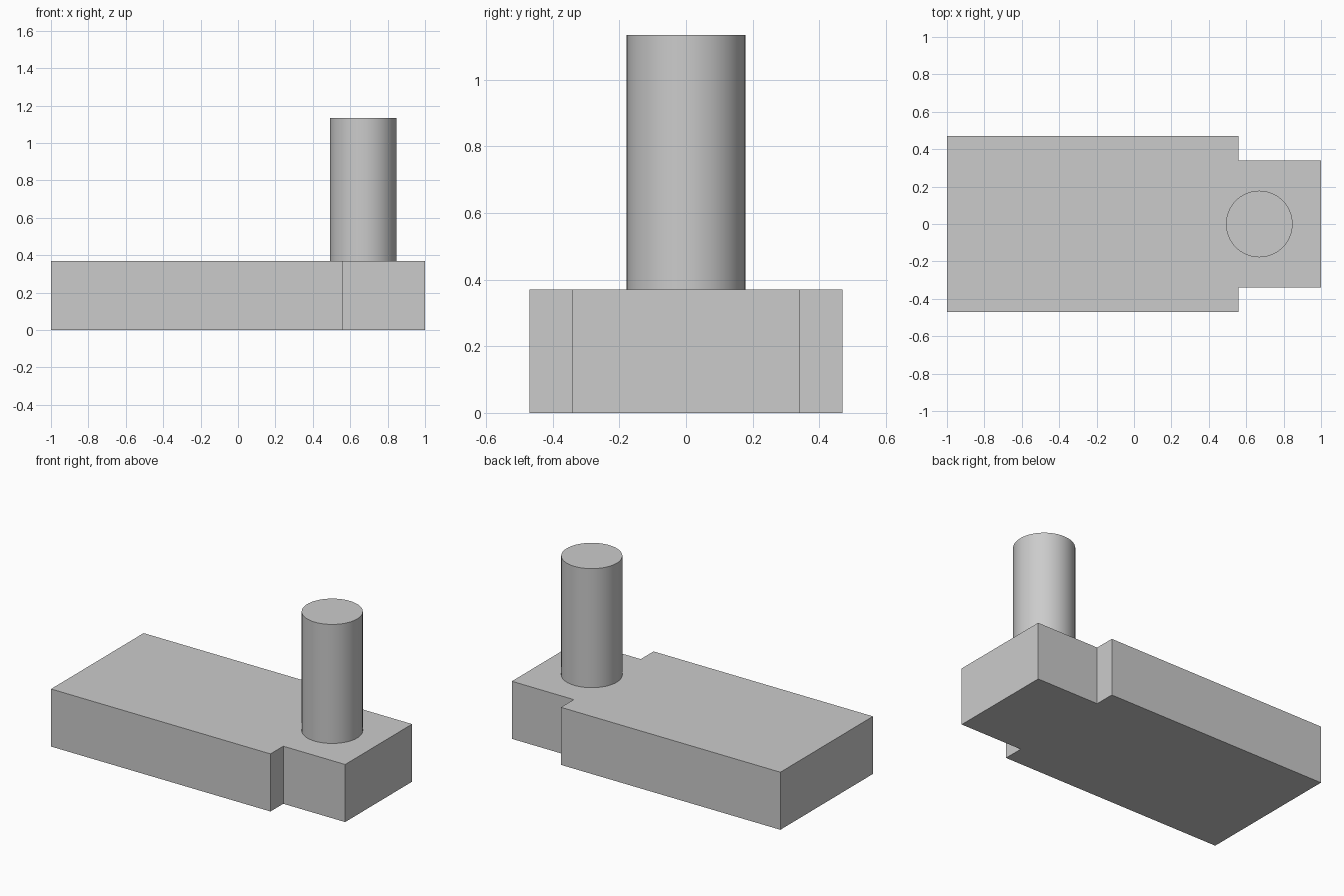
import bpy
import bmesh
import math

cube = bpy.data.objects.get("Cube")
if cube:
    bpy.data.objects.remove(cube, do_unlink=True)

BASE_TOP = 0.37
POST_TOP = 1.135

grey = bpy.data.materials.new("plain_grey")
grey.use_nodes = True
colour = (0.6, 0.6, 0.6, 1)
grey.diffuse_color = colour
grey.node_tree.nodes["Principled BSDF"].inputs["Base Color"].default_value = colour


def add_prism(name, outline, bottom, top):
    """Extrude a flat outline upward into a closed solid."""
    bm = bmesh.new()
    face = bm.faces.new([bm.verts.new((x, y, bottom)) for x, y in outline])
    extruded = bmesh.ops.extrude_face_region(bm, geom=[face], use_keep_orig=True)
    verts = [v for v in extruded["geom"] if isinstance(v, bmesh.types.BMVert)]
    bmesh.ops.translate(bm, verts=verts, vec=(0, 0, top - bottom))
    bmesh.ops.recalc_face_normals(bm, faces=bm.faces)
    mesh = bpy.data.meshes.new(name)
    bm.to_mesh(mesh)
    bm.free()
    mesh.materials.append(grey)
    obj = bpy.data.objects.new(name, mesh)
    bpy.context.collection.objects.link(obj)
    return obj


# Base block with a narrower tongue at one end, mirrored front to back
half = [(-1, -0.47), (0.56, -0.47), (0.56, -0.34), (1, -0.34)]
add_prism("base_block", half + [(x, -y) for x, y in reversed(half)], 0, BASE_TOP)

# Round post standing on the tongue
bpy.ops.mesh.primitive_cylinder_add(
    vertices=64, radius=0.178, depth=POST_TOP - BASE_TOP,
    location=(0.67, 0, (POST_TOP + BASE_TOP) / 2))
post = bpy.context.object
post.name = "round_post"
post.data.materials.append(grey)
bpy.ops.object.shade_smooth_by_angle(angle=math.radians(30))
